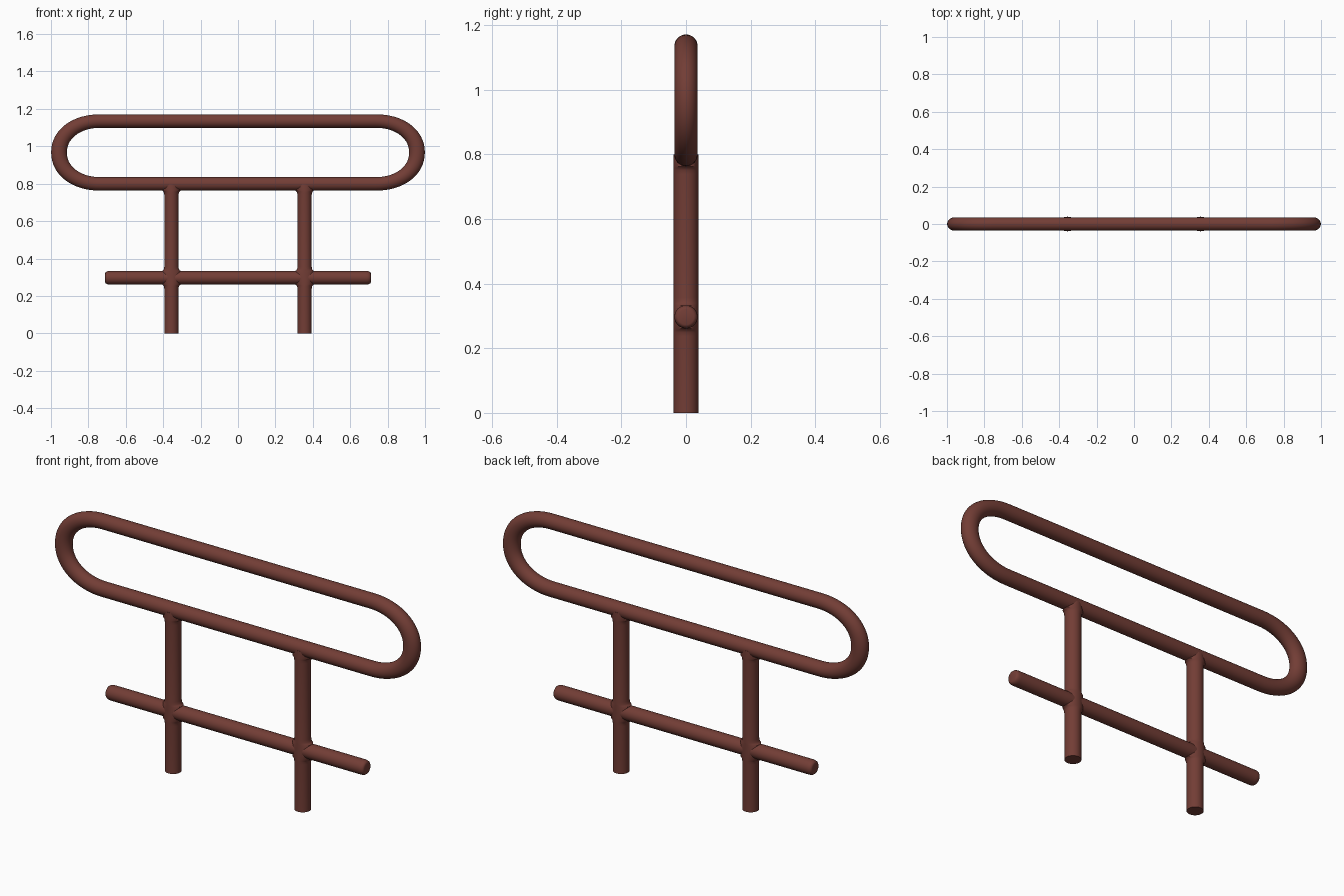
import bpy, bmesh
from math import sin, cos, pi, radians
from mathutils import Vector

if "Cube" in bpy.data.objects:
    bpy.data.objects.remove(bpy.data.objects["Cube"])

SIDES = 32
paint = bpy.data.materials.new("brown_paint")
paint.diffuse_color = (0.17, 0.047, 0.036, 1)
paint.use_nodes = True
paint.node_tree.nodes["Principled BSDF"].inputs["Base Color"].default_value = paint.diffuse_color


def tube(name, path, closed=False):
    """Sweep an ellipse along (x, z, in-plane radius, y radius) points in the XZ plane."""
    bm = bmesh.new()
    n = len(path)
    rings = []
    for i, (x, z, r, ry) in enumerate(path):
        a = path[(i - 1) % n] if closed else path[max(i - 1, 0)]
        b = path[(i + 1) % n] if closed else path[min(i + 1, n - 1)]
        t = Vector((b[0] - a[0], 0, b[1] - a[1])).normalized()
        side = Vector((t.z, 0, -t.x))
        rings.append([bm.verts.new(Vector((x, 0, z)) + side * r * cos(k * 2 * pi / SIDES)
                                   + Vector((0, ry * sin(k * 2 * pi / SIDES), 0)))
                      for k in range(SIDES)])
    for i in range(n if closed else n - 1):
        p, q = rings[i], rings[(i + 1) % n]
        for k in range(SIDES):
            m = (k + 1) % SIDES
            bm.faces.new((p[k], p[m], q[m], q[k]))
    if not closed:
        bm.faces.new(rings[0])
        bm.faces.new(rings[-1])
    bmesh.ops.recalc_face_normals(bm, faces=bm.faces)
    mesh = bpy.data.meshes.new(name)
    bm.to_mesh(mesh)
    bm.free()
    mesh.materials.append(paint)
    ob = bpy.data.objects.new(name, mesh)
    bpy.context.collection.objects.link(ob)
    bpy.ops.object.select_all(action='DESELECT')
    ob.select_set(True)
    bpy.context.view_layer.objects.active = ob
    bpy.ops.object.shade_smooth_by_angle(angle=radians(40))
    return ob


# Handrail loop: two straight rails joined by rounded, slightly thicker ends
MID, HALF, START, REACH, R = 0.967, 0.168, 0.735, 0.222, 0.036
right = []
for i in range(33):
    a = pi / 2 - pi * i / 32
    c, s = max(cos(a), 0), sin(a)
    # slightly squared ellipse
    right.append((START + REACH * c ** 0.95, MID + HALF * (abs(s) ** 0.95) * (1 if s > 0 else -1),
                  R + 0.006 * c ** 2, R))
left = [(-x, z, r, ry) for x, z, r, ry in reversed(right)]
tube("handrail_loop", right + left, closed=True)

# Lower crossbar with rounded ends
BAR_Z = 0.297
half_bar = [(0.71, 0.024), (0.708, 0.029), (0.703, 0.033), (0.695, 0.0355), (0.685, R)]
bar = [(-x, BAR_Z, r, r) for x, r in half_bar] + [(x, BAR_Z, r, r) for x, r in reversed(half_bar)]
tube("lower_crossbar", bar)

# Legs, flared where they meet the crossbar and the handrail
LEG_R = 0.038
flare = [(0.024, 0.0), (0.012, 0.0015), (0.005, 0.005), (0.0, 0.012)]
below = [(-R - d, f) for d, f in flare]
above = [(R + d, f) for d, f in reversed(flare)]
profile = [(0.0, 0.0)]
profile += [(BAR_Z + d, f) for d, f in below + above]
profile += [(MID - HALF + d, f) for d, f in below]
profile += [(MID - HALF, 0.0)]
for name, x in (("left_leg", -0.356), ("right_leg", 0.356)):
    tube(name, [(x, z, LEG_R + f, LEG_R + min(f, 0.001)) for z, f in profile])
